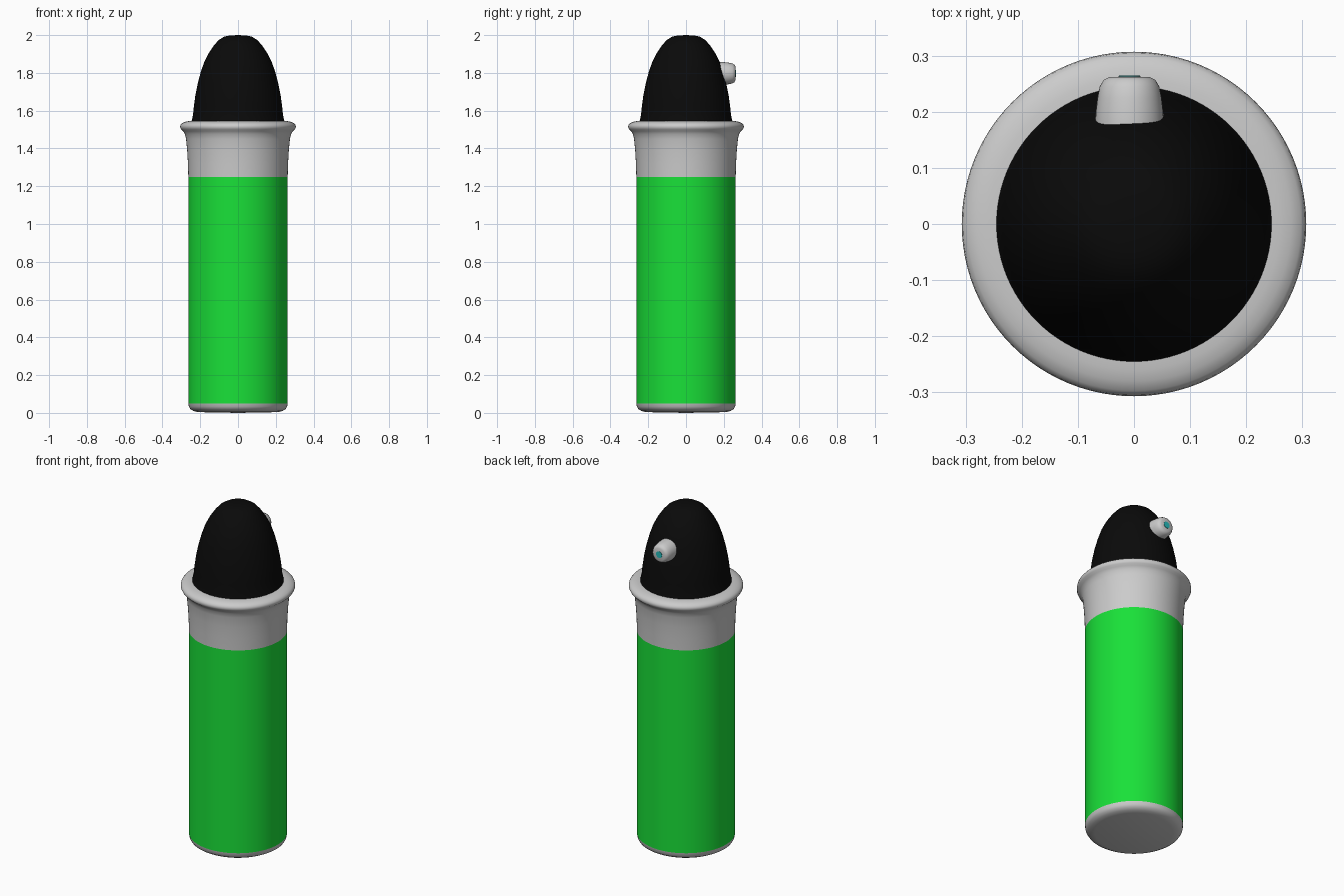
import bpy, bmesh, math
from mathutils import Matrix

if "Cube" in bpy.data.objects:
    bpy.data.objects.remove(bpy.data.objects["Cube"])


def material(name, color):
    m = bpy.data.materials.new(name)
    m.diffuse_color = (*color, 1)
    m.use_nodes = True
    m.node_tree.nodes["Principled BSDF"].inputs["Base Color"].default_value = m.diffuse_color
    return m


def lathe(name, profile, mat=None, segments=96, matrix=None):
    """Spin an (r, z) profile around z; r = 0 points close the surface."""
    bm = bmesh.new()
    verts = [bm.verts.new((r, 0, z)) for r, z in profile]
    edges = [bm.edges.new(p) for p in zip(verts, verts[1:])]
    bmesh.ops.spin(bm, geom=verts + edges, cent=(0, 0, 0), axis=(0, 0, 1),
                   angle=2 * math.pi, steps=segments, use_duplicate=False)
    bmesh.ops.remove_doubles(bm, verts=bm.verts, dist=1e-5)
    bmesh.ops.recalc_face_normals(bm, faces=bm.faces)
    if matrix:
        bm.transform(matrix)
    mesh = bpy.data.meshes.new(name)
    bm.to_mesh(mesh)
    bm.free()
    obj = bpy.data.objects.new(name, mesh)
    bpy.context.collection.objects.link(obj)
    if mat:
        mesh.materials.append(mat)
    bpy.ops.object.select_all(action='DESELECT')
    obj.select_set(True)
    bpy.context.view_layer.objects.active = obj
    bpy.ops.object.shade_smooth_by_angle(angle=math.radians(45))
    return obj


green = material("green", (0.01, 0.75, 0.04))
black = material("black", (0.003, 0.003, 0.003))
teal = material("teal", (0.02, 0.5, 0.5))

# rounded grey foot
lathe("base", [(0, 0.0), (0.21, 0.004), (0.235, 0.01), (0.252, 0.02),
               (0.26, 0.033), (0.263, 0.05)])

# green can wall
lathe("can_body", [(0.263, 0.05), (0.263, 1.25)], green)

# flared grey collar with a rolled lip
lathe("collar", [(0.263, 1.25), (0.265, 1.32), (0.269, 1.39), (0.275, 1.45),
                 (0.281, 1.476), (0.291, 1.492), (0.302, 1.502), (0.307, 1.513),
                 (0.305, 1.524), (0.297, 1.533), (0.28, 1.541), (0.26, 1.545),
                 (0.24, 1.546)])

# black domed cap
lathe("cap", [(0.25, 1.53), (0.245, 1.546), (0.238, 1.58), (0.234, 1.62),
              (0.226, 1.68), (0.213, 1.745), (0.197, 1.805), (0.178, 1.86),
              (0.155, 1.905), (0.128, 1.945), (0.102, 1.974), (0.075, 1.991),
              (0.045, 1.998), (0, 2.0)], black)

# spray nozzle pointing backwards (+y)
aim = Matrix.Translation((-0.008, 0, 1.797)) @ Matrix.Rotation(-math.pi / 2, 4, 'X')
lathe("nozzle", [(0, 0.13), (0.061, 0.13), (0.061, 0.18), (0.06, 0.2),
                 (0.057, 0.225), (0.053, 0.245), (0.046, 0.257), (0.036, 0.262),
                 (0, 0.263)], segments=48, matrix=aim)

# teal outlet on the nozzle face
lathe("nozzle_outlet", [(0.019, 0.26), (0.019, 0.2645), (0, 0.2645)],
      teal, segments=32, matrix=aim)
